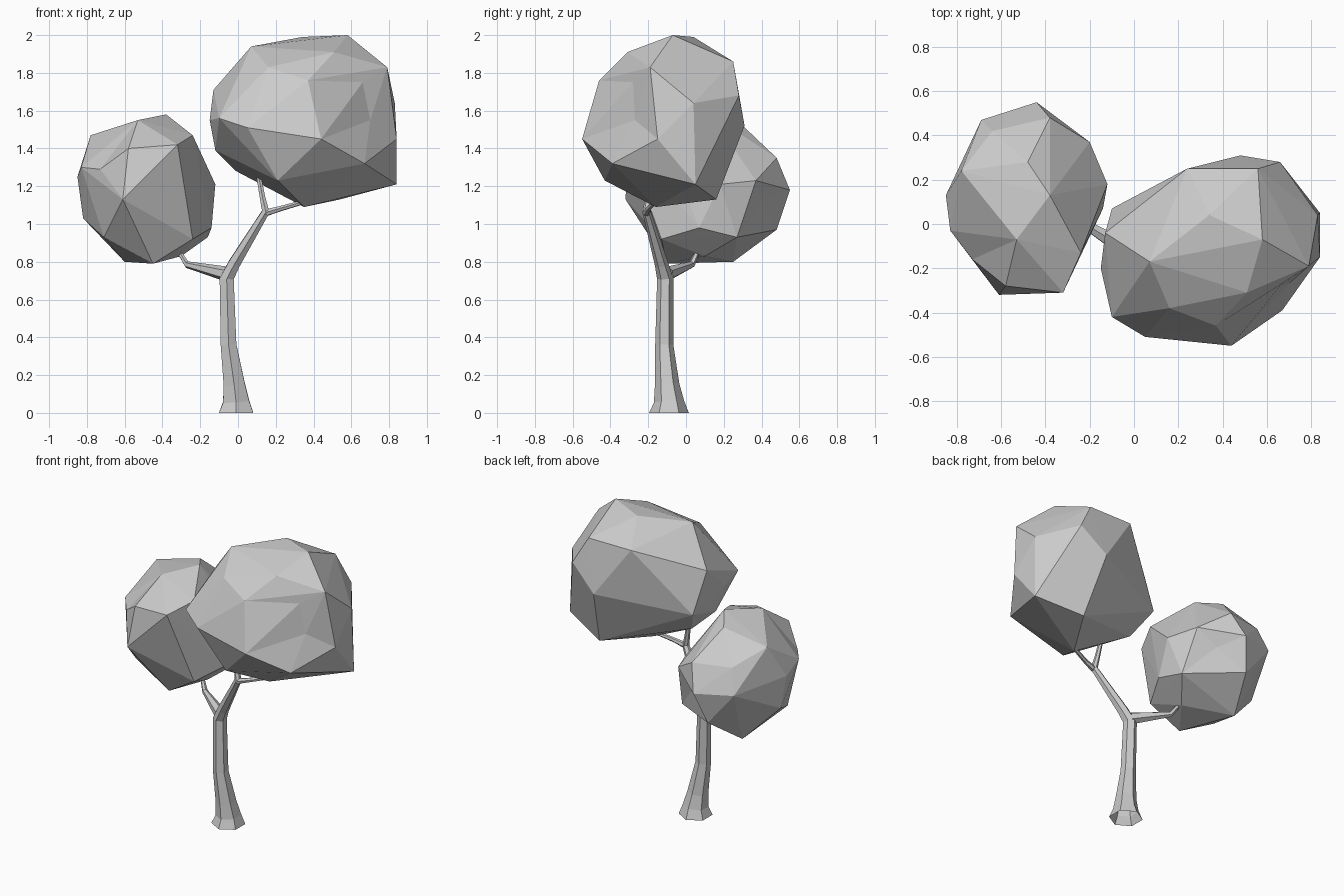
import bpy
import bmesh
from mathutils import Vector, Matrix

default_cube = bpy.data.objects.get("Cube")
if default_cube:
    bpy.data.objects.remove(default_cube, do_unlink=True)

# One plain grey for the whole tree
grey = bpy.data.materials.new("plain grey")
grey.use_nodes = True
grey_colour = (0.6, 0.6, 0.6, 1)
grey.diffuse_color = grey_colour
grey.node_tree.nodes["Principled BSDF"].inputs["Base Color"].default_value = grey_colour


def finish(bm, name):
    """Turn a bmesh into a flat shaded object."""
    bmesh.ops.recalc_face_normals(bm, faces=bm.faces)
    mesh = bpy.data.meshes.new(name)
    bm.to_mesh(mesh)
    bm.free()
    mesh.materials.append(grey)
    obj = bpy.data.objects.new(name, mesh)
    bpy.context.collection.objects.link(obj)


def press_in(bm, point):
    """Fold the two facets beside the nearest edge in to a point."""
    def detour(edge):
        first, second = (v.co for v in edge.verts)
        return (first - point).length + (second - point).length - edge.calc_length()

    crease = min(bm.edges, key=detour)
    rim = [tuple(edge.verts) for face in crease.link_faces
           for edge in face.edges if edge != crease]
    bmesh.ops.delete(bm, geom=[crease], context="EDGES")
    pit = bm.verts.new(point)
    for first, second in rim:
        bm.faces.new((first, second, pit))


def crown(name, corners, dents):
    """Faceted leaf mass: a hull over its main corners, with a few dents."""
    bm = bmesh.new()
    for corner in corners:
        bm.verts.new(Vector(corner) / 100)
    hull = bmesh.ops.convex_hull(bm, input=bm.verts[:])
    spare = {v for key in ("geom_interior", "geom_unused")
             for v in hull[key] if isinstance(v, bmesh.types.BMVert)}
    bmesh.ops.delete(bm, geom=list(spare), context="VERTS")
    for dent in dents:
        press_in(bm, Vector(dent) / 100)
    finish(bm, name)


def limb(name, path, sides=6):
    """Tapered tube through (x, y, z, radius) stations."""
    bm = bmesh.new()
    centres = [Vector(station[:3]) for station in path]
    rings = []
    for i, (centre, station) in enumerate(zip(centres, path)):
        before = centres[max(i - 1, 0)]
        after = centres[min(i + 1, len(centres) - 1)]
        # The foot of an upright limb lies flat on the ground
        along = Vector((0, 0, 1)) if centre.z == 0 else after - before
        turn = Vector((0, 0, 1)).rotation_difference(along)
        place = Matrix.Translation(centre) @ turn.to_matrix().to_4x4()
        ring = bmesh.ops.create_circle(bm, segments=sides, radius=station[3],
                                       cap_ends=False, matrix=place)
        rings.append(ring["verts"])
    for low, high in zip(rings, rings[1:]):
        for k in range(sides):
            n = (k + 1) % sides
            bm.faces.new((low[k], low[n], high[n], high[k]))
    finish(bm, name)


# Trunk leaning into the main branch, with a flared foot
limb("trunk", [
    (-0.01, -0.09, 0, 0.105),
    (-0.01, -0.09, 0.06, 0.08),
    (-0.02, -0.1, 0.15, 0.065),
    (-0.05, -0.115, 0.36, 0.048),
    (-0.06, -0.11, 0.71, 0.043),
    (-0.02, -0.13, 0.79, 0.036),
    (0.15, -0.21, 1.07, 0.022),
])

# Side branch and the two twigs under the large crown
limb("left_side_branch", [
    (-0.06, -0.1, 0.735, 0.04),
    (-0.27, 0.03, 0.785, 0.018),
    (-0.31, 0.06, 0.85, 0.013),
])
limb("upright_twig", [
    (0.15, -0.21, 1.05, 0.022),
    (0.13, -0.2, 1.14, 0.017),
    (0.11, -0.19, 1.25, 0.014),
])
limb("level_twig", [
    (0.15, -0.21, 1.06, 0.02),
    (0.22, -0.2, 1.08, 0.015),
    (0.36, -0.16, 1.12, 0.012),
])

# Corners are in hundredths of a unit: top, shoulder, waist, underside
crown("large_crown", [
    (34, 4, 199), (58, -7, 200), (7, -17, 194), (51, -31, 191),
    (16, -38, 183), (79, -19, 183), (56, 25, 186), (24, 25, 186),
    (37, -46, 176), (66, 28, 168), (-13, -4, 171),
    (83, 4, 164), (-15, -20, 155), (5, -51, 151), (44, -55, 145),
    (48, 31, 152), (-10, 7, 144), (-10, -42, 156), (84, -15, 145),
    (67, -39, 132), (84, 5, 121), (21, -43, 123), (-1, -5, 128),
    (-12, -15, 139), (54, 16, 113), (35, -16, 109),
], dents=[(70, -27, 155), (66, -28, 175)])
crown("small_crown", [
    (-38, 13, 158), (-53, -7, 155), (-48, 28, 154), (-78, 24, 147),
    (-24, -13, 147), (-58, -28, 140), (-32, -31, 142), (-64, 42, 136),
    (-38, 48, 135), (-83, -3, 130), (-85, 13, 125),
    (-69, 47, 120), (-44, 55, 118), (-20, 37, 123), (-12, 18, 121),
    (-61, -32, 113), (-82, 15, 103), (-14, 7, 98), (-50, 48, 97),
    (-24, -13, 92), (-16, 27, 93), (-71, -8, 93), (-60, 25, 80),
    (-45, -10, 79), (-30, 10, 83),
], dents=[(-73, -16, 129), (-33, 40, 112)])
